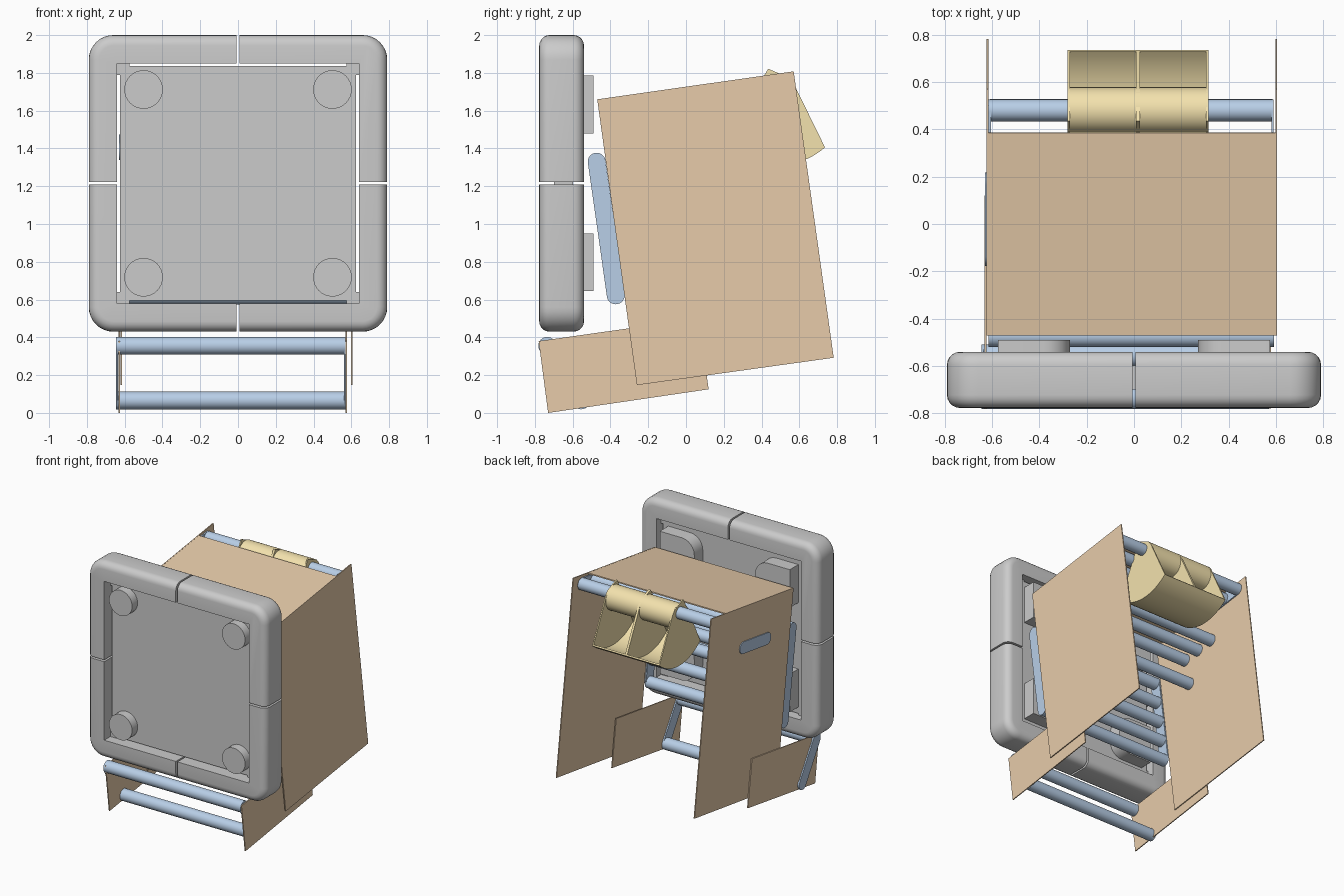
import bpy, bmesh, math
from mathutils import Vector

if "Cube" in bpy.data.objects:
    bpy.data.objects.remove(bpy.data.objects["Cube"])


def material(name, rgb):
    m = bpy.data.materials.new(name)
    m.diffuse_color = (*rgb, 1)
    m.use_nodes = True
    m.node_tree.nodes["Principled BSDF"].inputs["Base Color"].default_value = m.diffuse_color
    return m


TAN = material("tan", (0.80, 0.60, 0.40))
BLUE = material("blue", (0.48, 0.62, 0.80))
YELLOW = material("yellow", (0.90, 0.76, 0.42))


def finish(name, bm, mat=None):
    bmesh.ops.recalc_face_normals(bm, faces=bm.faces)
    me = bpy.data.meshes.new(name)
    bm.to_mesh(me)
    bm.free()
    ob = bpy.data.objects.new(name, me)
    bpy.context.collection.objects.link(ob)
    if mat:
        me.materials.append(mat)
    smooth(ob)
    return ob


def smooth(ob):
    bpy.ops.object.select_all(action='DESELECT')
    ob.select_set(True)
    bpy.context.view_layer.objects.active = ob
    bpy.ops.object.shade_smooth_by_angle(angle=math.radians(35))


def prism(name, pts, axis, a, b, mat=None):
    """Extrude an outline along x (outline in y,z) or y (outline in x,z)."""
    bm = bmesh.new()
    place = (lambda p, t: (t, p[0], p[1])) if axis == 'x' else (lambda p, t: (p[0], t, p[1]))
    lo = [bm.verts.new(place(p, a)) for p in pts]
    hi = [bm.verts.new(place(p, b)) for p in pts]
    bm.faces.new(lo)
    bm.faces.new(hi)
    n = len(pts)
    for i in range(n):
        j = (i + 1) % n
        bm.faces.new((lo[i], lo[j], hi[j], hi[i]))
    return finish(name, bm, mat)


def rect(x0, x1, z0, z1):
    return [(x0, z0), (x1, z0), (x1, z1), (x0, z1)]


def arc(c, r, a0, a1, n):
    return [(c[0] + r * math.cos(math.radians(a0 + (a1 - a0) * i / n)),
             c[1] + r * math.sin(math.radians(a0 + (a1 - a0) * i / n))) for i in range(n + 1)]


def circle(c, r, n=28):
    return arc(c, r, 0, 360, n)[:-1]


def ladder(name, p, q, count, x0, x1, r=0.047):
    """Row of round rungs between two thin capsule-shaped rails."""
    ang = math.degrees(math.atan2(q[1] - p[1], q[0] - p[0]))
    cap = arc(p, r, ang + 90, ang + 270, 12) + arc(q, r, ang - 90, ang + 90, 12)
    prism(name + "_rail_left", cap, 'x', x0, x0 + 0.01, BLUE)
    prism(name + "_rail_right", cap, 'x', x1 - 0.01, x1, BLUE)
    for i in range(count):
        c = Vector(p).lerp(Vector(q), i / (count - 1))
        prism(f"{name}_rung_{i}", circle(c, r), 'x', x0 + 0.005, x1 - 0.005, BLUE)


# Rounded front frame, split into four by narrow gaps
Y0, Y1, ZC = -0.777, -0.54, 1.215
bm = bmesh.new()
bmesh.ops.create_cube(bm, size=1)
for v in bm.verts:
    v.co = (v.co.x * 1.58, (Y0 + Y1) / 2 + v.co.y * (Y1 - Y0), ZC + v.co.z * 1.57)
corners = [e for e in bm.edges if abs(e.verts[0].co.y - e.verts[1].co.y) > 0.1]
bmesh.ops.bevel(bm, geom=corners, offset=0.13, segments=8, profile=0.5, affect='EDGES')
rims = [e for e in bm.edges if abs(e.verts[0].co.y - e.verts[1].co.y) < 0.001]
bmesh.ops.bevel(bm, geom=rims, offset=0.055, segments=5, profile=0.5, affect='EDGES')
frame = finish("front_frame", bm)
for outline in (rect(-0.64, 0.64, 0.58, 1.85),
                rect(-0.007, 0.007, 0.3, 2.1),
                rect(-0.9, 0.9, ZC - 0.007, ZC + 0.007)):
    cutter = prism("cutter", outline, 'y', -1, -0.3)
    cutter.hide_render = True
    mod = frame.modifiers.new("cut", 'BOOLEAN')
    mod.object = cutter
    mod.solver = 'EXACT'
    bpy.context.view_layer.objects.active = frame
    bpy.ops.object.modifier_apply(modifier=mod.name)
    bpy.data.objects.remove(cutter)
smooth(frame)

# Recessed plate with corner joints, front knobs and back pads
prism("front_plate", rect(-0.624, 0.624, 0.594, 1.836), 'y', -0.70, -0.598)
for sx in (-1, 1):
    for sz in (-1, 1):
        tag = ("left" if sx < 0 else "right") + ("_low" if sz < 0 else "_high")
        prism("corner_joint_" + tag,
              [(sx * x, ZC + sz * z) for x, z in rect(0.575, 0.641, 0.575, 0.636)],
              'y', -0.699, -0.599)
        prism("knob_" + tag, circle((sx * 0.5, ZC + sz * 0.497), 0.102, 32), 'y', -0.77, -0.69)
        pad = [(0.575, 0.57), (0.575, 0.265)]
        pad += arc((0.38, 0.375), 0.11, 270, 180, 6) + arc((0.38, 0.46), 0.11, 180, 90, 6)
        prism("pad_" + tag, [(sx * x, ZC + sz * z) for x, z in pad], 'y', -0.61, -0.49)

# Tilted side sheets, lower side sheets and top sheet
side = [(-0.47, 1.66), (0.57, 1.808), (0.782, 0.292), (-0.26, 0.147)]
low = [(-0.78, 0.38), (-0.73, 0.0), (0.12, 0.125), (0.067, 0.5)]
prism("side_sheet_left", side, 'x', -0.623, -0.615, TAN)
prism("side_sheet_right", side, 'x', 0.597, 0.605, TAN)
prism("lower_sheet_left", low, 'x', -0.632, -0.624, TAN)
prism("lower_sheet_right", low, 'x', 0.57, 0.578, TAN)
prism("top_sheet", [(-0.47, 1.659), (0.385, 1.781), (0.386, 1.772), (-0.469, 1.65)],
      'x', -0.615, 0.597, TAN)

# Rung rows
ladder("front_ladder", (-0.473, 1.33), (-0.372, 0.622), 5, -0.614, 0.592)
ladder("lower_ladder", (-0.735, 0.355), (-0.555, 0.066), 2, -0.645, 0.57)
ladder("middle_ladder", (-0.13, 1.385), (0.17, 1.427), 3, -0.63, 0.59)
ladder("top_ladder", (0.18, 1.69), (0.48, 1.732), 3, -0.614, 0.59)
prism("single_rung", circle((-0.08, 1.16), 0.047), 'x', -0.614, 0.592, BLUE)

# Yellow two-compartment bin: hub, curved floor, dividers
HUB, R = (0.48, 1.70), 0.39
prism("bin_hub", circle(HUB, 0.098, 36), 'x', -0.275, 0.31, YELLOW)
floor = arc(HUB, R, -49, -132, 20)
inner = arc(HUB, R - 0.012, -132, -49, 20)
prism("bin_floor", floor + inner, 'x', -0.28, 0.315, YELLOW)
p = floor[-1]
prism("bin_back_wall", [p, (p[0] + 0.013, p[1]), (0.398, 1.74), (0.385, 1.74)],
      'x', -0.28, 0.315, YELLOW)
fan = floor + [(0.39, 1.744), (0.435, 1.822), (0.545, 1.775), (0.57, 1.744)]
for name, x, t in (("left", -0.28, 0.01), ("middle", 0.008, 0.018), ("right", 0.305, 0.01)):
    prism("bin_divider_" + name, fan, 'x', x, x + t, YELLOW)
